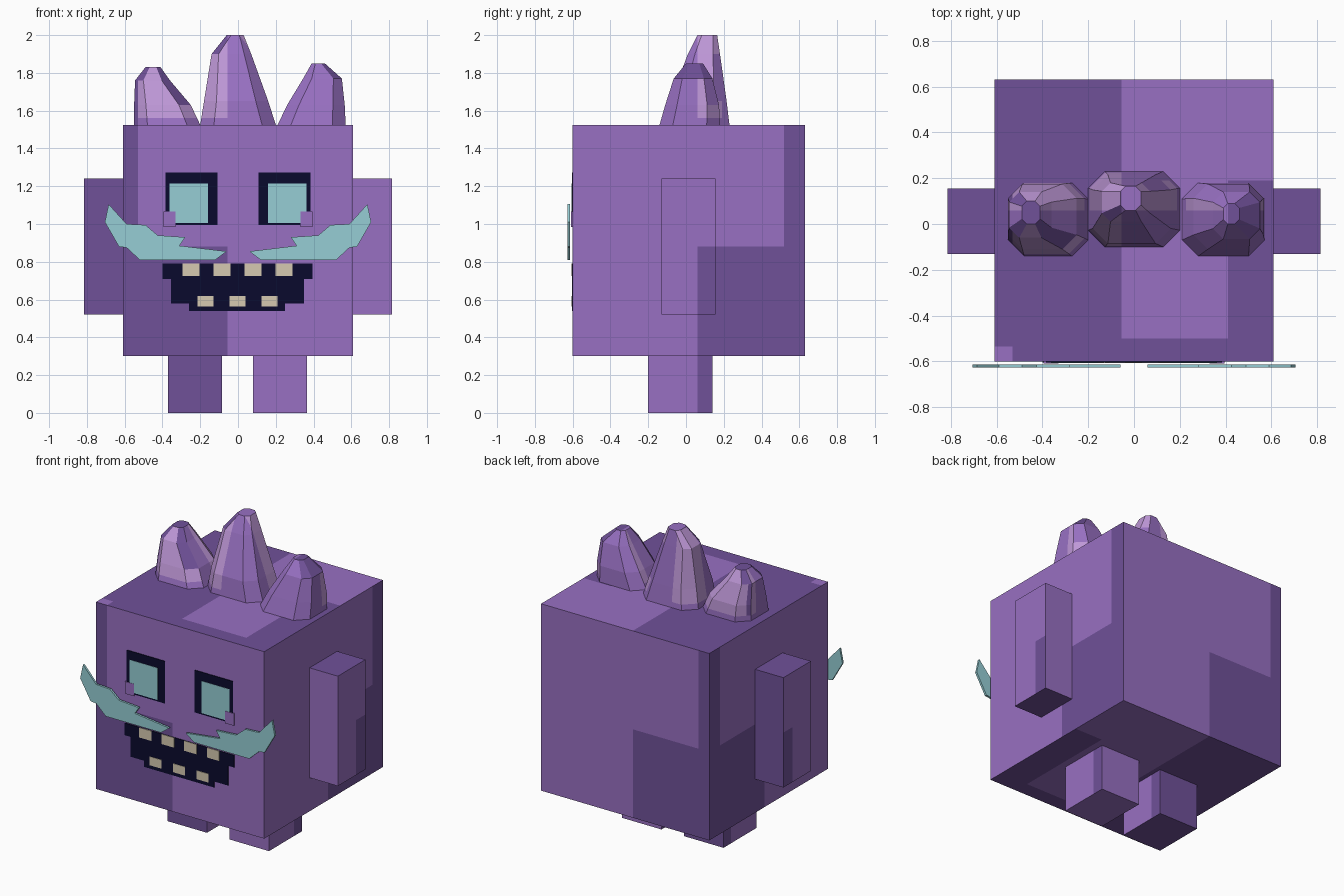
import bpy, bmesh
from mathutils import Vector

old = bpy.data.objects.get("Cube")
if old:
    bpy.data.objects.remove(old, do_unlink=True)


def material(name, rgb):
    lin = [((c / 255 + 0.055) / 1.055) ** 2.4 if c > 10 else c / 255 / 12.92 for c in rgb]
    m = bpy.data.materials.new(name)
    m.use_nodes = True
    m.diffuse_color = (*lin, 1)
    m.node_tree.nodes["Principled BSDF"].inputs["Base Color"].default_value = (*lin, 1)
    return m


light = material("light purple", (152, 112, 194))
dark = material("dark purple", (112, 81, 153))
pink = material("pale lilac", (190, 151, 215))
navy = material("navy", (10, 10, 45))
teal = material("pale teal", (150, 206, 213))
cream = material("cream", (214, 202, 177))
SKIN = [light, dark, pink]

# Borders of the skin patches along each axis
CUTS = [(-0.53, -0.055, 0.41), (-0.535, -0.5, 0.06, 0.19, 0.52), (0.88, 1.56)]


def finish(name, bm, mats):
    bmesh.ops.recalc_face_normals(bm, faces=bm.faces[:])
    mesh = bpy.data.meshes.new(name)
    bm.to_mesh(mesh)
    bm.free()
    for m in mats:
        mesh.materials.append(m)
    obj = bpy.data.objects.new(name, mesh)
    bpy.context.collection.objects.link(obj)
    return obj


def patch(c, n):
    """Skin patch index from face centre and main facing direction."""
    ax, ay, az = abs(n.x), abs(n.y), abs(n.z)
    if az >= ax and az >= ay:
        if c.x < -0.53 and c.y < -0.535:
            return 0
        bright = c.x > -0.055 and c.y > -0.5 and (c.x < 0.41 or c.y > 0.19)
        return 0 if bright else 1
    if ay >= ax:
        edge, half = c.x < -0.53, c.x < -0.055
    else:
        edge, half = c.y > 0.52, c.y > 0.06
    if edge or (half and c.z < 0.88):
        return 1
    return 2 if half and c.z > 1.56 else 0


def skin(name, bm):
    bmesh.ops.recalc_face_normals(bm, faces=bm.faces[:])
    for axis, values in enumerate(CUTS):
        normal = Vector((0, 0, 0))
        normal[axis] = 1
        for v in values:
            geom = bm.verts[:] + bm.edges[:] + bm.faces[:]
            bmesh.ops.bisect_plane(bm, geom=geom, dist=1e-5, plane_co=normal * v, plane_no=normal)
    bm.normal_update()
    for f in bm.faces:
        f.material_index = patch(f.calc_center_median(), f.normal)
    return finish(name, bm, SKIN)


def box_mesh(x0, x1, y0, y1, z0, z1):
    bm = bmesh.new()
    bmesh.ops.create_cube(bm, size=1)
    for v in bm.verts:
        v.co = ((x0, x1)[v.co.x > 0], (y0, y1)[v.co.y > 0], (z0, z1)[v.co.z > 0])
    return bm


def plate(name, outline, y, depth, mat):
    """Thin flat plate from an outline in x and z, front at y."""
    bm = bmesh.new()
    face = bm.faces.new([bm.verts.new((x, y, z)) for x, z in outline])
    ext = bmesh.ops.extrude_face_region(bm, geom=[face])
    for v in ext["geom"]:
        if isinstance(v, bmesh.types.BMVert):
            v.co.y += depth
    return finish(name, bm, [mat])


def rect(x0, x1, z0, z1):
    return [(x0, z0), (x1, z0), (x1, z1), (x0, z1)]


def horn(name, levels):
    """Tapered horn lofted through chamfered rectangles (z, x0, x1, y0, y1)."""
    bm = bmesh.new()
    rings = []
    for z, x0, x1, y0, y1 in levels:
        c = 0.22 * (y1 - y0)
        pts = [(x0 + c, y0), (x1 - c, y0), (x1, y0 + c), (x1, y1 - c),
               (x1 - c, y1), (x0 + c, y1), (x0, y1 - c), (x0, y0 + c)]
        rings.append([bm.verts.new((x, y, z)) for x, y in pts])
    for a, b in zip(rings, rings[1:]):
        for i in range(8):
            j = (i + 1) % 8
            bm.faces.new((a[i], a[j], b[j], b[i]))
    bm.faces.new(rings[0])
    bm.faces.new(rings[-1])
    return skin(name, bm)


# Body, arms and legs
skin("body", box_mesh(-0.61, 0.61, -0.6, 0.63, 0.3, 1.525))
skin("left_arm", box_mesh(0.61, 0.815, -0.13, 0.155, 0.52, 1.24))
skin("right_arm", box_mesh(-0.815, -0.61, -0.13, 0.155, 0.52, 1.24))
skin("left_leg", box_mesh(0.08, 0.365, -0.2, 0.14, 0, 0.3))
skin("right_leg", box_mesh(-0.37, -0.085, -0.2, 0.14, 0, 0.3))

# Horns
horn("middle_horn", [(1.525, -0.2, 0.2, -0.1, 0.23), (1.65, -0.18, 0.16, -0.085, 0.215),
                     (1.9, -0.14, 0.07, 0.01, 0.18), (2.0, -0.06, 0.03, 0.06, 0.165)])
horn("left_horn", [(1.525, 0.21, 0.57, -0.14, 0.18), (1.63, 0.26, 0.565, -0.11, 0.175),
                   (1.77, 0.345, 0.55, -0.065, 0.14), (1.85, 0.39, 0.46, 0, 0.09)])
horn("right_horn", [(1.525, -0.55, -0.2, -0.14, 0.18), (1.63, -0.55, -0.25, -0.11, 0.175),
                    (1.76, -0.545, -0.36, -0.06, 0.14), (1.83, -0.49, -0.41, 0, 0.1)])

# Eyes and moustache halves
MOUSTACHE = [(0.06, 0.855), (0.12, 0.81), (0.52, 0.81), (0.59, 0.875), (0.63, 0.88), (0.705, 1.01),
             (0.685, 1.105), (0.59, 1.0), (0.49, 0.995), (0.425, 0.94), (0.28, 0.93), (0.31, 0.885)]
for side, s in (("left", 1), ("right", -1)):
    def flip(pts):
        return [(s * x, z) for x, z in pts]
    plate(side + "_eye_frame", flip(rect(0.108, 0.385, 0.995, 1.272)), -0.604, 0.004, navy)
    plate(side + "_eye", flip(rect(0.158, 0.362, 1.005, 1.215)), -0.606, 0.004, teal)
    plate(side + "_eye_corner", flip(rect(0.33, 0.395, 0.985, 1.065)), -0.608, 0.008, light)
    plate(side + "_moustache", flip(MOUSTACHE), -0.627, 0.014, teal)

# Mouth with stepped outline
plate("mouth", [(-0.26, 0.54), (0.25, 0.54), (0.25, 0.58), (0.35, 0.58), (0.35, 0.71), (0.395, 0.71),
                (0.395, 0.79), (-0.4, 0.79), (-0.4, 0.71), (-0.355, 0.71), (-0.355, 0.58),
                (-0.26, 0.58)], -0.604, 0.004, navy)

# Teeth
for i in range(4):
    x = -0.293 + i * 0.164
    plate("upper_tooth_%d" % (i + 1), rect(x, x + 0.09, 0.725, 0.79), -0.607, 0.005, cream)
for i in range(3):
    x = -0.215 + i * 0.17
    plate("lower_tooth_%d" % (i + 1), rect(x, x + 0.085, 0.563, 0.62), -0.607, 0.005, cream)
